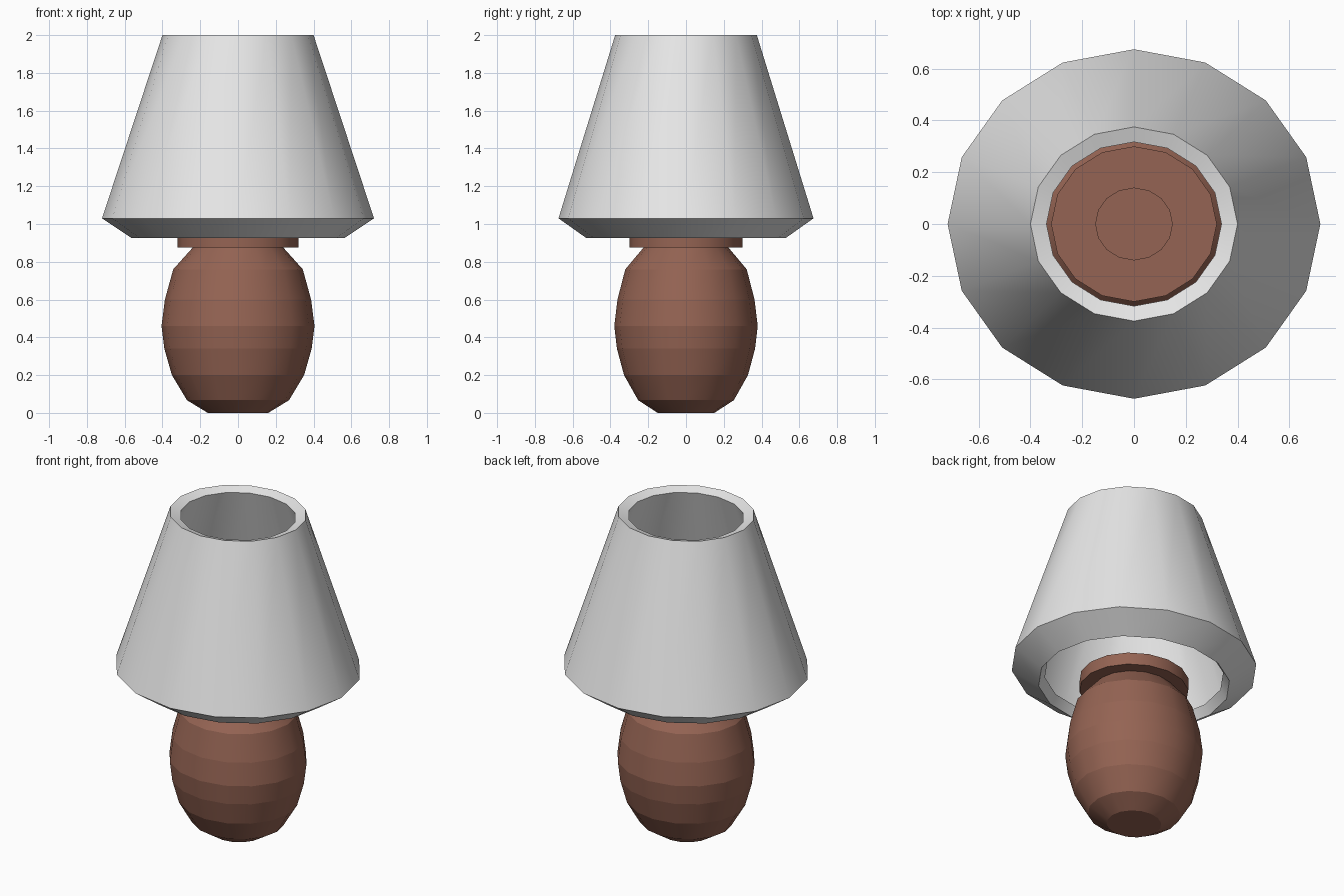
import bpy, bmesh, math

if "Cube" in bpy.data.objects:
    bpy.data.objects.remove(bpy.data.objects["Cube"])

SIDES = 16
DEPTH = 0.9375  # the lamp is slightly narrower front to back


def material(name, colour):
    m = bpy.data.materials.new(name)
    m.diffuse_color = (*colour, 1)
    m.use_nodes = True
    m.node_tree.nodes["Principled BSDF"].inputs["Base Color"].default_value = m.diffuse_color
    return m


def lathe(name, profile, mat, closed=False):
    """Spin (radius, z) points; smooth around, crisp between rings."""
    bm = bmesh.new()
    rings = []
    for r, z in profile:
        rings.append([bm.verts.new((r * math.cos(2 * math.pi * i / SIDES),
                                    r * DEPTH * math.sin(2 * math.pi * i / SIDES), z))
                      for i in range(SIDES)])
    pairs = list(zip(rings, rings[1:]))
    if closed:
        pairs.append((rings[-1], rings[0]))
    for a, b in pairs:
        for i in range(SIDES):
            j = (i + 1) % SIDES
            bm.faces.new((a[i], a[j], b[j], b[i])).smooth = True
    if not closed:
        bm.faces.new(rings[0][::-1])
        bm.faces.new(rings[-1])
    bmesh.ops.recalc_face_normals(bm, faces=bm.faces)
    for ring in rings:
        for i in range(SIDES):
            bm.edges.get((ring[i], ring[(i + 1) % SIDES])).smooth = False
    mesh = bpy.data.meshes.new(name)
    bm.to_mesh(mesh)
    bm.free()
    mesh.materials.append(mat)
    ob = bpy.data.objects.new(name, mesh)
    bpy.context.collection.objects.link(ob)
    return ob


clay = material("terracotta brown", (0.30, 0.127, 0.087))
cloth = material("light grey", (0.8, 0.8, 0.8))

# Rounded body with a collar disc and small raised cap
lathe("lamp_base", [(0.16, 0.0), (0.27, 0.067), (0.35, 0.2), (0.39, 0.34),
                    (0.405, 0.46), (0.387, 0.6), (0.343, 0.76), (0.24, 0.875),
                    (0.32, 0.875), (0.32, 0.95), (0.15, 0.95), (0.15, 0.965)], clay)

# Hollow shade: outer wall, then inner wall
lathe("lamp_shade", [(0.562, 0.925), (0.72, 1.03), (0.40, 2.0),
                     (0.338, 1.98), (0.658, 1.052), (0.525, 0.98)], cloth, closed=True)
